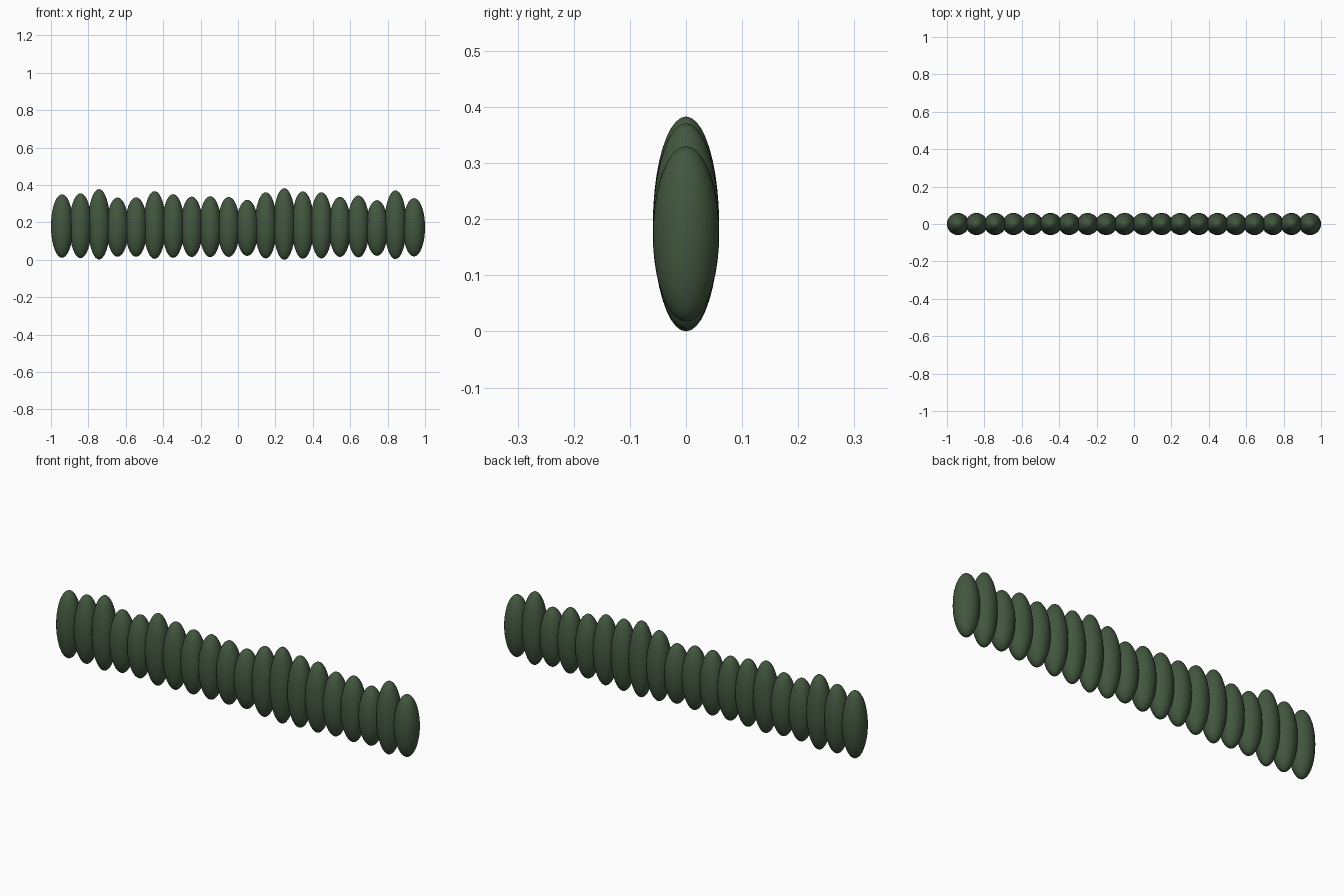
import bpy

if "Cube" in bpy.data.objects:
    bpy.data.objects.remove(bpy.data.objects["Cube"])

# Clipped hedge: a row of overlapping tall ellipsoid shrubs of varied height
TOPS = [.350, .355, .378, .333, .334, .367, .351, .338, .340, .336,
        .321, .361, .383, .366, .361, .337, .344, .319, .371, .330]
RADIUS = 0.059
END = 1 - RADIUS

leaf = bpy.data.materials.new("leaf_green")
leaf.diffuse_color = (0.055, 0.095, 0.05, 1)
leaf.use_nodes = True
leaf.node_tree.nodes["Principled BSDF"].inputs["Base Color"].default_value = leaf.diffuse_color


def shrub(index, top):
    x = -END + 2 * END * index / (len(TOPS) - 1)
    half = (top - 0.0958) / 1.5      # taller shrubs also sit slightly higher
    bpy.ops.mesh.primitive_uv_sphere_add(segments=32, ring_count=20, radius=1,
                                         location=(x, 0, top - half))
    ob = bpy.context.object
    ob.name = f"hedge_shrub_{index + 1:02d}"
    ob.scale = (RADIUS, RADIUS, half)
    bpy.ops.object.transform_apply(location=False, rotation=False, scale=True)
    bpy.ops.object.shade_smooth()
    ob.data.materials.append(leaf)


for i, t in enumerate(TOPS):
    shrub(i, t)
